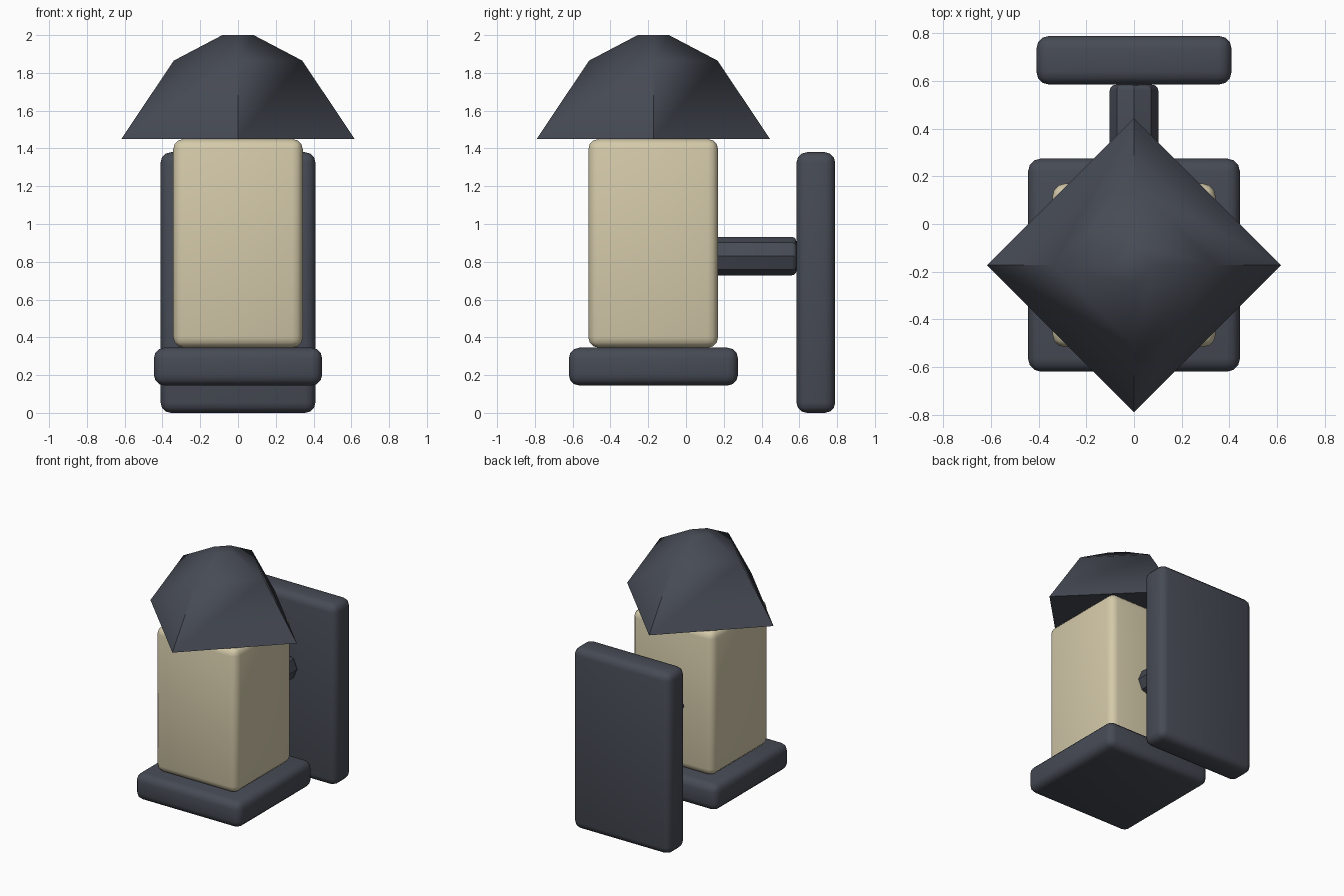
import bpy, bmesh, math
from mathutils import Matrix, Vector

if "Cube" in bpy.data.objects:
    bpy.data.objects.remove(bpy.data.objects["Cube"])


def material(name, rgb):
    m = bpy.data.materials.new(name)
    m.diffuse_color = (*rgb, 1)
    m.use_nodes = True
    m.node_tree.nodes["Principled BSDF"].inputs["Base Color"].default_value = m.diffuse_color
    return m


DARK = material("dark iron", (0.062, 0.070, 0.090))
CREAM = material("cream glass", (0.66, 0.59, 0.40))


def finish(name, bm, mat, bevel=0.0, angle=40, segments=3):
    bmesh.ops.recalc_face_normals(bm, faces=bm.faces)
    if bevel:
        sharp = [e for e in bm.edges if e.calc_face_angle(0) > math.radians(50)]
        bmesh.ops.bevel(bm, geom=sharp, offset=bevel, segments=segments,
                        profile=0.5, affect='EDGES')
    me = bpy.data.meshes.new(name)
    bm.to_mesh(me)
    bm.free()
    me.materials.append(mat)
    ob = bpy.data.objects.new(name, me)
    bpy.context.collection.objects.link(ob)
    bpy.ops.object.select_all(action='DESELECT')
    ob.select_set(True)
    bpy.context.view_layer.objects.active = ob
    bpy.ops.object.shade_smooth_by_angle(angle=math.radians(angle))
    return ob


def box(name, lo, hi, mat, bevel):
    lo, hi = Vector(lo), Vector(hi)
    bm = bmesh.new()
    bmesh.ops.create_cube(bm, size=1, matrix=Matrix.Translation((lo + hi) / 2)
                          @ Matrix.Diagonal((*(hi - lo), 1)))
    return finish(name, bm, mat, bevel)


# Rounded plates and lamp body
box("wall_plate", (-0.41, 0.585, 0), (0.41, 0.79, 1.38), DARK, 0.055)
box("lamp_base", (-0.445, -0.62, 0.145), (0.445, 0.275, 0.345), DARK, 0.055)
box("lamp_glass", (-0.343, -0.517, 0.345), (0.343, 0.17, 1.45), CREAM, 0.055)

# Eight-sided arm from the lamp to the wall plate
bm = bmesh.new()
bmesh.ops.create_cone(bm, cap_ends=True, segments=8, radius1=0.102, radius2=0.102,
                      depth=0.465, matrix=Matrix.Translation((0, 0.3525, 0.83))
                      @ Matrix.Rotation(math.pi / 2, 4, 'X'))
finish("arm", bm, DARK, 0.025, angle=30)

# Four-sided stepped roof, turned so its corners face the axes
bm = bmesh.new()
rings = []
for r, z in ((0.618, 1.45), (0.34, 1.865), (0.083, 2.0)):
    rings.append([bm.verts.new((r * math.cos(k * math.pi / 2),
                                -0.173 + r * math.sin(k * math.pi / 2), z))
                  for k in range(4)])
for a, b in zip(rings, rings[1:]):
    for k in range(4):
        j = (k + 1) % 4
        bm.faces.new((a[k], a[j], b[j], b[k]))
bm.faces.new(rings[0][::-1])
bm.faces.new(rings[-1])
finish("roof", bm, DARK, angle=60)
